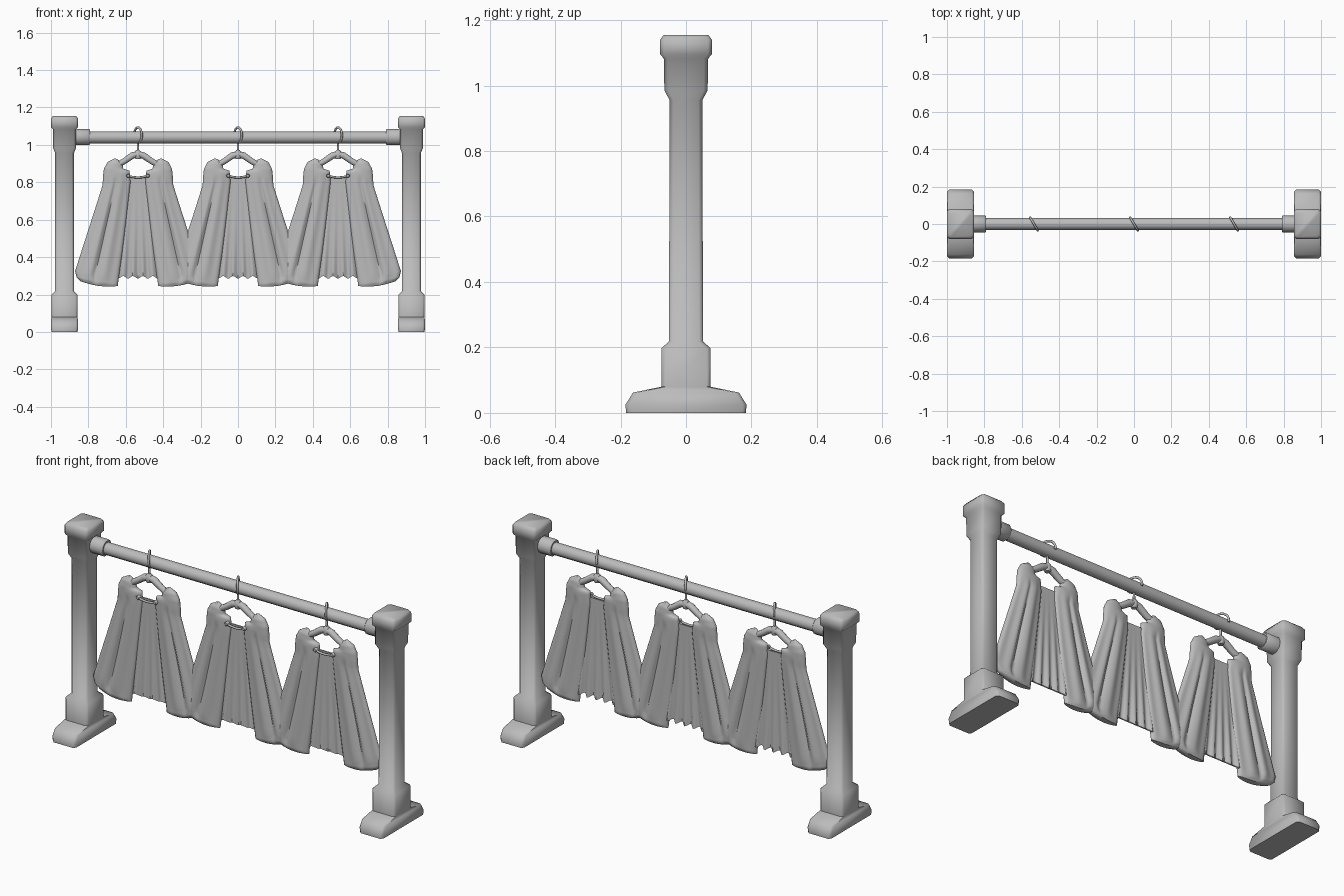
import bpy, bmesh, math
from mathutils import Vector

if "Cube" in bpy.data.objects:
    bpy.data.objects.remove(bpy.data.objects["Cube"])

grey = bpy.data.materials.new("plain grey")
grey.diffuse_color = (0.5, 0.5, 0.5, 1)
grey.use_nodes = True
grey.node_tree.nodes["Principled BSDF"].inputs["Base Color"].default_value = grey.diffuse_color


def finish(ob, angle):
    ob.data.materials.append(grey)
    bpy.ops.object.select_all(action='DESELECT')
    bpy.context.view_layer.objects.active = ob
    ob.select_set(True)
    bpy.ops.object.shade_smooth_by_angle(angle=math.radians(angle))
    return ob


def loft(name, rings, angle=50):
    """Skin a stack of equal rings; ends are closed with strips."""
    bm = bmesh.new()
    vs = [[bm.verts.new(p) for p in r] for r in rings]
    n = len(rings[0])
    for a, b in zip(vs, vs[1:]):
        for i in range(n):
            j = (i + 1) % n
            bm.faces.new((a[i], a[j], b[j], b[i]))
    for r in (vs[0], vs[-1]):
        for i in range(n // 2 - 1):
            bm.faces.new((r[i], r[i + 1], r[n - 2 - i], r[n - 1 - i]))
    bmesh.ops.recalc_face_normals(bm, faces=bm.faces)
    me = bpy.data.meshes.new(name)
    bm.to_mesh(me)
    bm.free()
    ob = bpy.data.objects.new(name, me)
    bpy.context.collection.objects.link(ob)
    return finish(ob, angle)


def tube(name, pts, radius, scales=None, res=3):
    cu = bpy.data.curves.new(name, 'CURVE')
    cu.dimensions = '3D'
    cu.bevel_depth = radius
    cu.bevel_resolution = res
    cu.use_fill_caps = True
    sp = cu.splines.new('POLY')
    sp.points.add(len(pts) - 1)
    for i, p in enumerate(pts):
        sp.points[i].co = (*p, 1)
        sp.points[i].radius = scales[i] if scales else 1
    ob = bpy.data.objects.new(name, cu)
    bpy.context.collection.objects.link(ob)
    bpy.ops.object.select_all(action='DESELECT')
    bpy.context.view_layer.objects.active = ob
    ob.select_set(True)
    bpy.ops.object.convert(target='MESH')
    return finish(bpy.context.view_layer.objects.active, 50)


# Posts with foot, plinth, shaft and cap: (z, half x, half y)
POST = [(0, .07, .183), (.025, .0725, .185), (.062, .0715, .162), (.08, .07, .075),
        (.198, .07, .075), (.218, .05, .052), (.955, .05, .05), (.985, .062, .066),
        (1.083, .062, .068), (1.095, .0725, .079), (1.14, .0725, .079), (1.155, .062, .068)]
for s, side in ((-1, "left"), (1, "right")):
    rings = []
    for z, hx, hy in POST:
        c = .012
        oct_ = [(hx, -hy + c), (hx, hy - c), (hx - c, hy), (-hx + c, hy),
                (-hx, hy - c), (-hx, -hy + c), (-hx + c, -hy), (hx - c, -hy)]
        rings.append([(s * .9275 + x, y, z) for x, y in oct_])
    loft(side + "_post", rings)
    # Rod socket
    tube(side + "_rod_socket", [(s * x, 0, 1.042) for x in (.79, .796, .862, .88)],
         .045, [.88, 1, 1, 1])

# Hanging rod
tube("hanging_rod", [(-.82, 0, 1.04), (.82, 0, 1.04)], .033)

# Side panel of a garment: inner x, z and outer x, z, half thickness
PANEL = [(.108, .923, .125, .928, .008), (.083, .90, .163, .908, .020),
         (.078, .872, .182, .872, .024), (.045, .862, .187, .83, .025),
         (.040, .80, .189, .785, .025), (.060, .62, .238, .63, .026),
         (.083, .43, .293, .46, .028), (.103, .285, .336, .325, .029),
         (.107, .255, .328, .292, .026), (.107, .245, .305, .270, .016)]


def side_panel(name, cx, s):
    rings, N, M = [], 25, 4
    total = (len(PANEL) - 1) * M
    for k in range(total + 1):
        i = min(k // M, len(PANEL) - 2)
        t = k / M - i
        ix, iz, ox, oz, th = (a + (b - a) * t for a, b in zip(PANEL[i], PANEL[i + 1]))
        v = k / total
        fold = max(0, math.sin(math.pi * min(1, max(0, (v - .35) / .6))))
        front, back = [], []
        for j in range(N):
            u = j / (N - 1)
            x = ix + (ox - ix) * u
            z = iz + (oz - iz) * u - .012 * math.sin(math.pi * u) * max(0, v - .6) / .4
            h = th * max(0, math.sin(math.pi * u)) ** .4
            # draped ridges and one deep crease
            h *= 1 - fold * (.14 * (1 - math.cos(6 * math.pi * u))
                             + .4 * math.exp(-((u - .55) / .05) ** 2))
            h = max(h, .004)
            front.append((cx + s * x, -h, z))
            back.append((cx + s * x, h, z))
        rings.append(front + back[::-1])
    loft(name, rings, 60)


def centre_panel(name, cx):
    rings, N, R = [], 29, 14
    for k in range(R + 1):
        v = k / R
        front, back = [], []
        for j in range(N):
            u = j / (N - 1) * 2 - 1
            x = u * (.062 + .07 * v)
            z = .832 - (.54 + .007 * math.cos(5 * math.pi * u)) * v
            y = .009 * v * v * math.cos(5 * math.pi * u)
            front.append((cx + x, y - .004, z))
            back.append((cx + x, y + .004, z))
        rings.append(front + back[::-1])
    loft(name, rings, 50)


for cx, label in ((-.535, "left"), (0, "middle"), (.535, "right")):
    # Hook turned around the rod
    d = Vector((.5, -.86, 0))
    pts = [(cx, 0, .95), (cx, 0, .99)]
    for a in range(-90, 196, 15):
        r = math.radians(a)
        p = d * (.041 * math.cos(r))
        pts.append((cx + p.x, p.y, 1.052 + .041 * math.sin(r)))
    tube(label + "_hanger_hook", pts, .006, res=2)
    # Hanger neck and arms
    tube(label + "_hanger_neck", [(cx, 0, z) for z in (.925, .94, .962, .973)],
         .02, [.7, 1, .9, .4])
    for s, side in ((-1, "left"), (1, "right")):
        tube(f"{label}_hanger_{side}_arm",
             [(cx + s * x, 0, z) for x, z in ((0, .951), (.03, .943), (.07, .915), (.105, .895), (.14, .882))],
             .017, [1, 1.1, 1, .95, .7])
        side_panel(f"{label}_garment_{side}_side", cx, s)
        # Clasp button
        tube(f"{label}_clasp_{side}_button",
             [(cx + s * .052, y, .835) for y in (-.03, -.027, -.012)], .011, [.7, 1, 1])
    centre_panel(label + "_garment_inner_panel", cx)
    # Clasp cord across the neck
    tube(label + "_clasp_cord",
         [(cx + x, -.022, .826 + 3 * x * x) for x in (-.052, -.03, -.01, .01, .03, .052)], .006, res=2)
